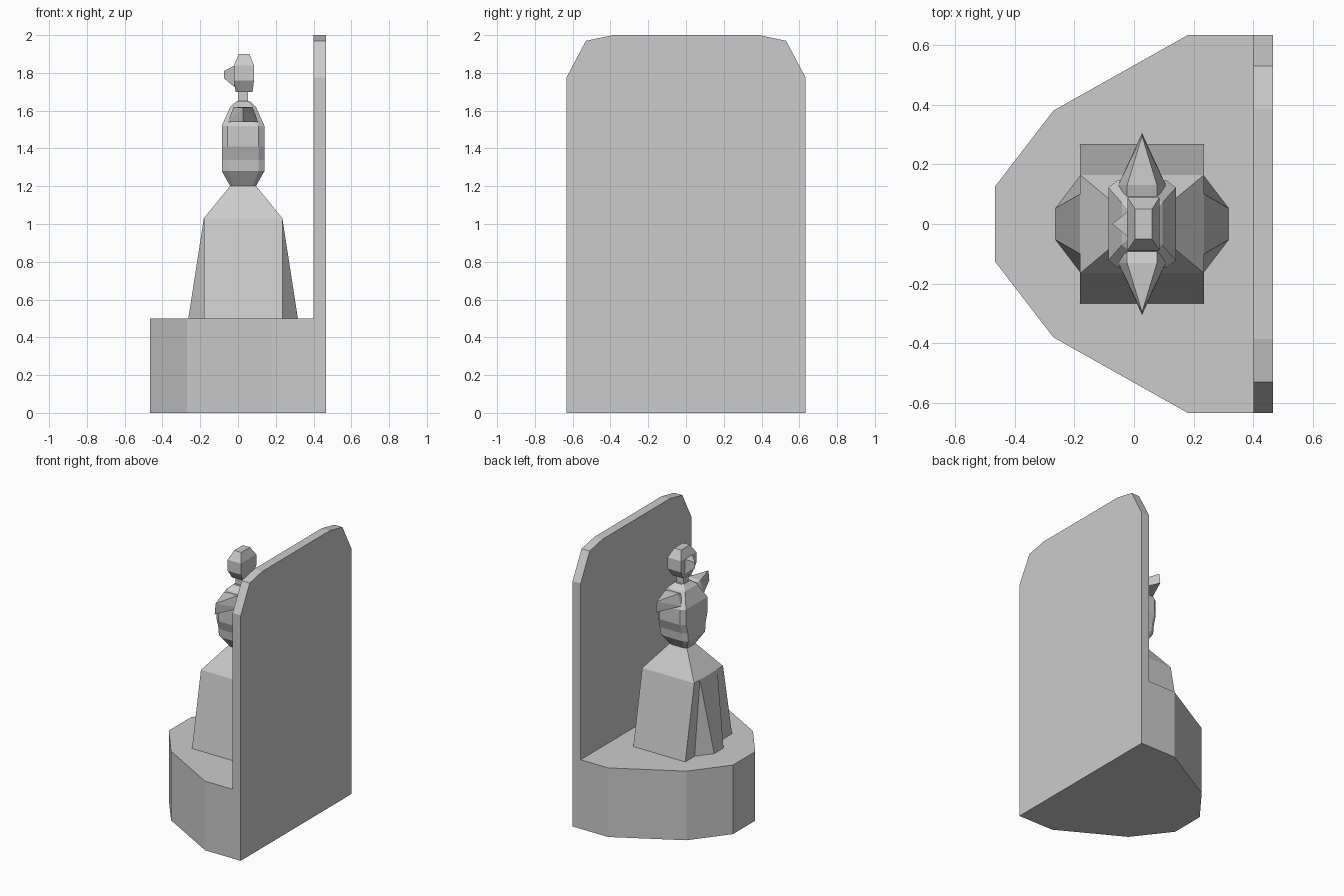
import bpy, bmesh

if "Cube" in bpy.data.objects:
    bpy.data.objects.remove(bpy.data.objects["Cube"])

CX = 0.027  # figure's centre line in x


def finish(name, bm):
    bmesh.ops.recalc_face_normals(bm, faces=bm.faces)
    me = bpy.data.meshes.new(name)
    bm.to_mesh(me)
    bm.free()
    ob = bpy.data.objects.new(name, me)
    bpy.context.collection.objects.link(ob)
    return ob


def prism(name, pts, offset):
    """Extrude a flat outline along an offset vector."""
    bm = bmesh.new()
    f = bm.faces.new([bm.verts.new(p) for p in pts])
    r = bmesh.ops.extrude_face_region(bm, geom=[f])
    vs = [v for v in r["geom"] if isinstance(v, bmesh.types.BMVert)]
    bmesh.ops.translate(bm, verts=vs, vec=offset)
    # close the starting side if the extrusion consumed it
    edges = [e for e in bm.edges if e.is_boundary]
    if edges:
        bmesh.ops.holes_fill(bm, edges=edges)
    return finish(name, bm)


def hull(name, pts):
    """Convex faceted solid around a few corner points."""
    bm = bmesh.new()
    for p in pts:
        bm.verts.new(p)
    bmesh.ops.convex_hull(bm, input=bm.verts)
    bmesh.ops.delete(bm, geom=[v for v in bm.verts if not v.link_faces], context='VERTS')
    bmesh.ops.dissolve_limit(bm, angle_limit=0.01, verts=bm.verts, edges=bm.edges)
    return finish(name, bm)


def corners(levels):
    """Rectangle corners (half x, half y) at each height."""
    return [(CX + sx * hx, sy * hy, z) for hx, hy, z in levels
            for sx in (-1, 1) for sy in (-1, 1)]


def loft(name, rings, chamfer):
    """Stack chamfered rectangles (half x, half y, z)."""
    bm = bmesh.new()
    loops = []
    for hx, hy, z in rings:
        a, b = hx * (1 - chamfer), hy * (1 - chamfer * 0.6)
        outline = [(hx, -b), (hx, b), (a, hy), (-a, hy),
                   (-hx, b), (-hx, -b), (-a, -hy), (a, -hy)]
        loops.append([bm.verts.new((CX + x, y, z)) for x, y in outline])
    for lo, up in zip(loops, loops[1:]):
        for i in range(8):
            j = (i + 1) % 8
            bm.faces.new((lo[i], lo[j], up[j], up[i]))
    bm.faces.new(loops[0][::-1])
    bm.faces.new(loops[-1])
    return finish(name, bm)


# pedestal
half = [(0.465, 0.633), (0.18, 0.633), (-0.27, 0.38), (-0.465, 0.127)]
outline = half + [(x, -y) for x, y in reversed(half)]
prism("pedestal", [(x, y, 0) for x, y in outline], (0, 0, 0.5))

# back panel with clipped top corners
half = [(0.633, 0), (0.633, 1.775), (0.53, 1.97), (0.385, 2.0)]
outline = half + [(-y, z) for y, z in reversed(half)]
prism("back_panel", [(0.4, y, z) for y, z in outline], (0.065, 0, 0))

# robed torso: front-to-back slab and side wedges
hull("torso", corners([(0.208, 0.267, 0.5), (0.208, 0.165, 1.03),
                       (0.07, 0.09, 1.14), (0.07, 0.05, 1.2)]))
hull("torso_sides", corners([(0.208, 0.16, 0.5), (0.29, 0.053, 0.5),
                             (0.208, 0.1, 1.03), (0.07, 0.05, 1.2)]))

# head
loft("head", [(0.068, 0.055, 1.2), (0.113, 0.115, 1.28), (0.113, 0.122, 1.34),
              (0.113, 0.147, 1.41), (0.113, 0.147, 1.52),
              (0.068, 0.085, 1.62), (0.035, 0.045, 1.65)], 0.28)

# pointed brim tips, front and back
for s, name in ((-1, "brim_tip_front"), (1, "brim_tip_back")):
    pts = [(CX + sx * w, s * y, z) for sx in (-1, 1)
           for w, y, z in ((0.08, 0.13, 1.54), (0.05, 0.13, 1.62), (0.05, 0.06, 1.6), (0.08, 0.06, 1.54))]
    hull(name, pts + [(CX, s * 0.305, 1.54), (CX, s * 0.295, 1.615)])

# finial stem, knob and beak
hull("finial_stem", corners([(0.027, 0.03, 1.63), (0.027, 0.03, 1.71)]))
hull("finial_knob", [(x + 0.005, y, z) for x, y, z in
                     corners([(0.045, 0.05, 1.7), (0.053, 0.088, 1.76),
                              (0.053, 0.088, 1.84), (0.028, 0.05, 1.9)])])
hull("finial_beak", [(-0.073, 0, 1.77), (-0.073, 0, 1.81)] +
     [(0.0, s * 0.06, z) for s in (-1, 1) for z in (1.71, 1.85)])
